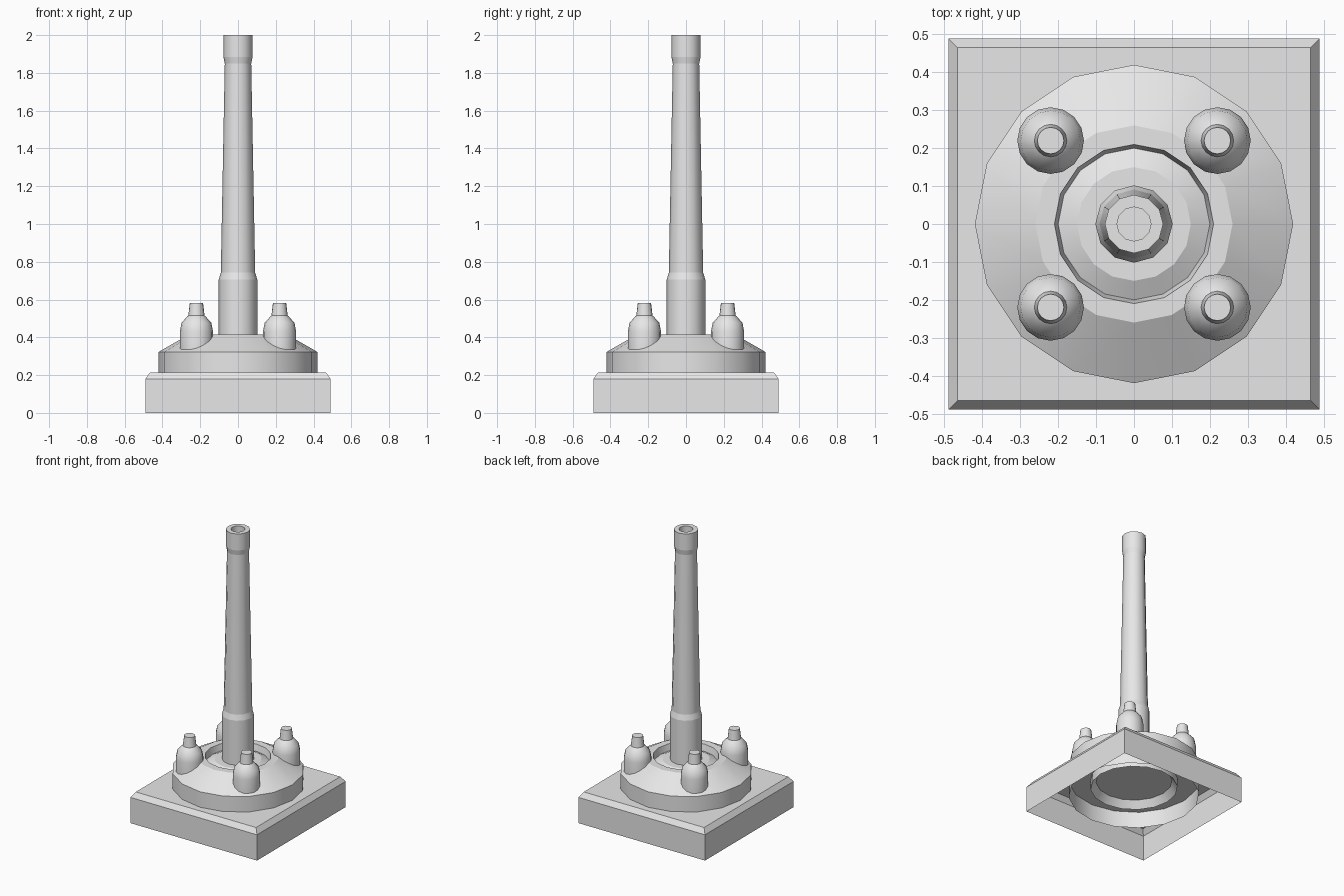
import bpy
import bmesh
import math

if "Cube" in bpy.data.objects:
    bpy.data.objects.remove(bpy.data.objects["Cube"], do_unlink=True)

# Single flat grey
grey = bpy.data.materials.new("plain_grey")
grey.use_nodes = True
colour = (0.8, 0.8, 0.8, 1)
grey.diffuse_color = colour
grey.node_tree.nodes["Principled BSDF"].inputs["Base Color"].default_value = colour


def finish(name, bm, location=(0, 0, 0)):
    mesh = bpy.data.meshes.new(name)
    bm.to_mesh(mesh)
    bm.free()
    mesh.materials.append(grey)
    obj = bpy.data.objects.new(name, mesh)
    obj.location = location
    bpy.context.collection.objects.link(obj)
    return obj


def lathe(name, profile, sides, location=(0, 0, 0), crisp_rings=True):
    """Spin an (r, z) profile about z; rings stay crisp, sides shade smooth."""
    bm = bmesh.new()
    points = [bm.verts.new((r, 0, z)) for r, z in profile]
    edges = [bm.edges.new(pair) for pair in zip(points, points[1:])]
    bmesh.ops.spin(bm, geom=points + edges, axis=(0, 0, 1), cent=(0, 0, 0),
                   angle=math.tau, steps=sides, use_duplicate=False)
    bmesh.ops.remove_doubles(bm, verts=bm.verts, dist=0.0005)
    bmesh.ops.recalc_face_normals(bm, faces=bm.faces)
    for face in bm.faces:
        face.smooth = True
    for edge in bm.edges:
        low, high = edge.verts
        level = abs(low.co.z - high.co.z) < 0.0001
        same_ring = abs(low.co.xy.length - high.co.xy.length) < 0.0001
        sharp_bend = edge.calc_face_angle(0) > math.radians(40)
        if level and same_ring and (crisp_rings or sharp_bend):
            edge.smooth = False
    return finish(name, bm, location)


# Square plinth: chamfered top, open underneath
bm = bmesh.new()
bmesh.ops.create_cube(bm, size=1)
for v in bm.verts:
    v.co = (v.co.x * 0.98, v.co.y * 0.98, 0.18 if v.co.z > 0 else 0)
top = max(bm.faces, key=lambda f: f.calc_center_median().z)
bottom = min(bm.faces, key=lambda f: f.calc_center_median().z)
bmesh.ops.inset_individual(bm, faces=[top], thickness=0.035)
for v in top.verts:
    v.co.z = 0.215
bmesh.ops.delete(bm, geom=[bottom], context="FACES")
finish("plinth", bm)

# Round drum with sloped shoulder and a sunken dome in its top
lathe("drum", [(0.42, 0.085), (0.42, 0.323), (0.26, 0.415), (0.21, 0.415),
               (0.2, 0.37), (0.15, 0.395), (0, 0.395)], 16)

# Underside of the drum with a short collar
lathe("drum_underside", [(0, 0.19), (0.245, 0.19), (0.28, 0.14),
                         (0.28, 0.2), (0.42, 0.2)], 16)

# Tapered hollow tube with a thicker foot and muzzle
lathe("tube", [(0.102, 0.38), (0.102, 0.706), (0.091, 0.743), (0.07, 1.85),
               (0.077, 1.885), (0.077, 2), (0.045, 2), (0.045, 1.9),
               (0, 1.9)], 12)

# Four rounded studs on the shoulder
stud = [(0.088, 0.33), (0.088, 0.43), (0.079, 0.477), (0.049, 0.51),
        (0.043, 0.515), (0.035, 0.583), (0, 0.583)]
for side, x in (("left", 0.22), ("right", -0.22)):
    for end, y in (("front", -0.22), ("back", 0.22)):
        lathe(f"stud_{end}_{side}", stud, 16, (x, y, 0), crisp_rings=False)
